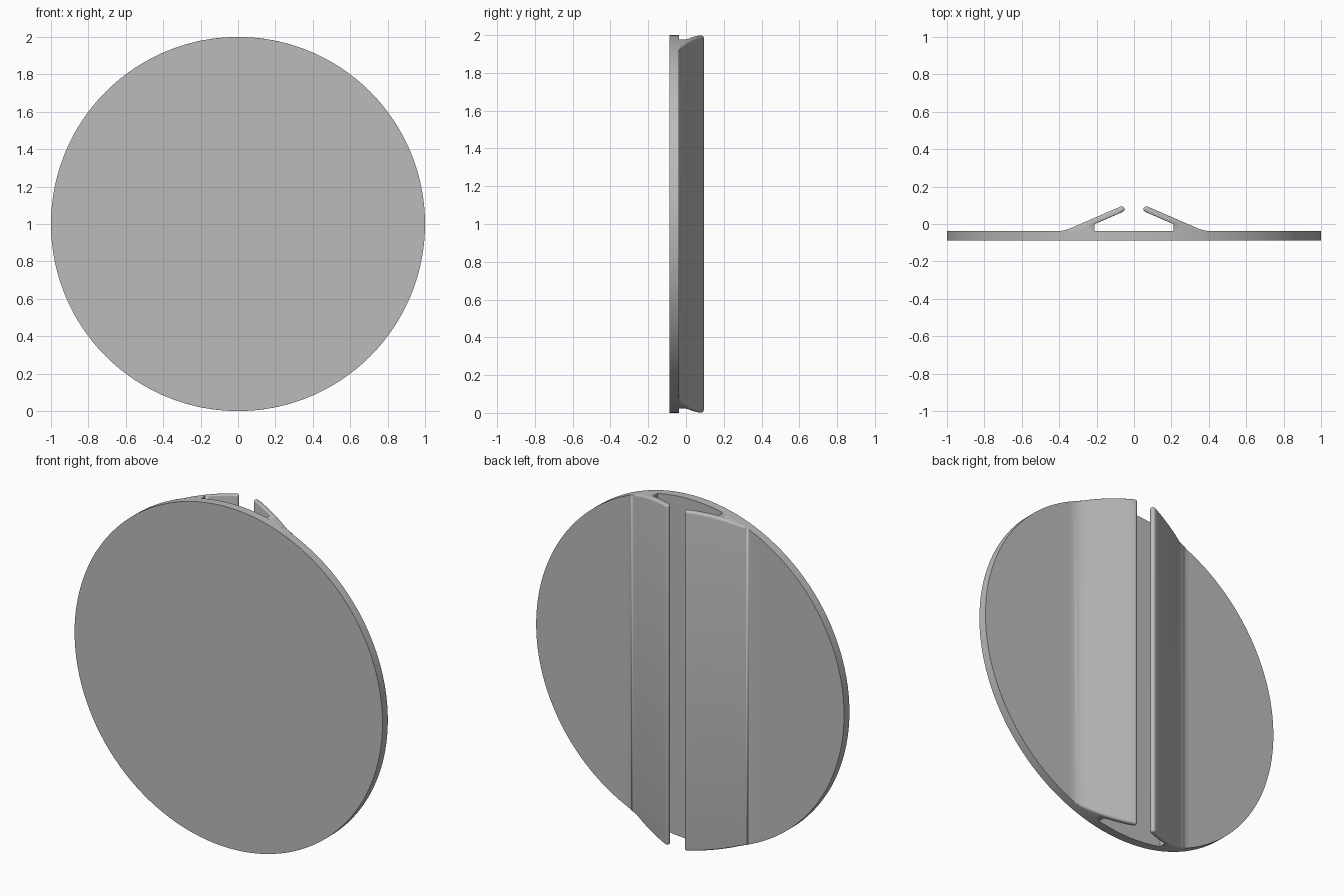
import bpy, bmesh, math
from mathutils import Vector

cube = bpy.data.objects.get("Cube")
if cube:
    bpy.data.objects.remove(cube, do_unlink=True)

RADIUS, FRONT, BACK = 1.0, -0.088, -0.038
ROUND = 0.012      # rounding of the flap ends

grey = bpy.data.materials.new("plain grey")
grey.use_nodes = True
color = (0.5, 0.5, 0.5, 1)
grey.diffuse_color = color
grey.node_tree.nodes["Principled BSDF"].inputs["Base Color"].default_value = color


def finish(name, bm):
    bmesh.ops.recalc_face_normals(bm, faces=bm.faces)
    mesh = bpy.data.meshes.new(name)
    bm.to_mesh(mesh)
    bm.free()
    obj = bpy.data.objects.new(name, mesh)
    bpy.context.collection.objects.link(obj)
    mesh.materials.append(grey)
    bpy.ops.object.select_all(action='DESELECT')
    obj.select_set(True)
    bpy.context.view_layer.objects.active = obj
    bpy.ops.object.shade_smooth_by_angle(angle=math.radians(35))
    return obj


def line(a, b, steps):
    return [a.lerp(b, i / steps) for i in range(steps)]


def flap_profile():
    """Cross-section points, each with its outward normal and rounding weight."""
    tip = Vector((0.066, 0.079))
    half = 0.0155
    along = Vector((0.3, -0.13)).normalized()
    out = Vector((-along.y, along.x))
    top = tip + out * half
    corner = top + along * ((BACK - top.y) / along.y)
    bend_start = corner - along * 0.04
    bend_end = corner + Vector((0.04, 0))
    under = tip - out * half
    inner_top = under + along * ((0.212 - under.x) / along.x)

    pts = []
    # rounded tip, from underside to top
    for i in range(9):
        a = math.pi * i / 8
        n = -out * math.cos(a) - along * math.sin(a)
        pts.append((tip + n * half, n, 1))
    # sloping top
    for p in line(top, bend_start, 10)[1:]:
        pts.append((p, out, 1))
    # soft blend into the plate
    for i in range(9):
        t = i / 8
        p = bend_start * (1 - t) ** 2 + corner * 2 * t * (1 - t) + bend_end * t * t
        pts.append((p, out, max(0, 1 - 2 * t)))
    # flat foot, inner wall and underside
    for p in line(Vector((bend_end.x, BACK - 0.005)), Vector((inner_top.x, BACK - 0.005)), 8):
        pts.append((p, out, 0))
    pts.append((Vector((inner_top.x, BACK - 0.005)), out, 0))
    pts.append((inner_top, -out, 0))
    for p in line(inner_top, under, 8)[1:]:
        pts.append((p, -out, 0.6))
    return pts


def flap(name, side):
    bm = bmesh.new()
    profile = flap_profile()
    angles = [math.pi / 2 * i / 4 for i in range(5)]
    stages = [(-1, a) for a in reversed(angles)] + [(1, a) for a in angles]
    rings = []
    for end, a in stages:
        ring = []
        for p, n, w in profile:
            q = p - n * ROUND * w * (1 - math.cos(a))
            z = math.sqrt(RADIUS ** 2 - q.x ** 2) - ROUND * w * (1 - math.sin(a))
            ring.append(bm.verts.new((side * q.x, q.y, RADIUS + end * z)))
        rings.append(ring)
    count = len(profile)
    for low, high in zip(rings, rings[1:]):
        for i in range(count):
            j = (i + 1) % count
            bm.faces.new((low[i], low[j], high[j], high[i]))
    caps = [bm.faces.new(rings[0]), bm.faces.new(rings[-1])]
    bmesh.ops.triangulate(bm, faces=caps)
    bmesh.ops.remove_doubles(bm, verts=bm.verts, dist=0.00001)
    return finish(name, bm)


# round plate
bm = bmesh.new()
bmesh.ops.create_cone(bm, cap_ends=True, segments=128, radius1=RADIUS,
                      radius2=RADIUS, depth=BACK - FRONT)
for v in bm.verts:
    x, y, z = v.co
    v.co = (x, z + (FRONT + BACK) / 2, y + RADIUS)
finish("round_plate", bm)

# pair of sloping flaps on the back
flap("left_flap", 1)
flap("right_flap", -1)
